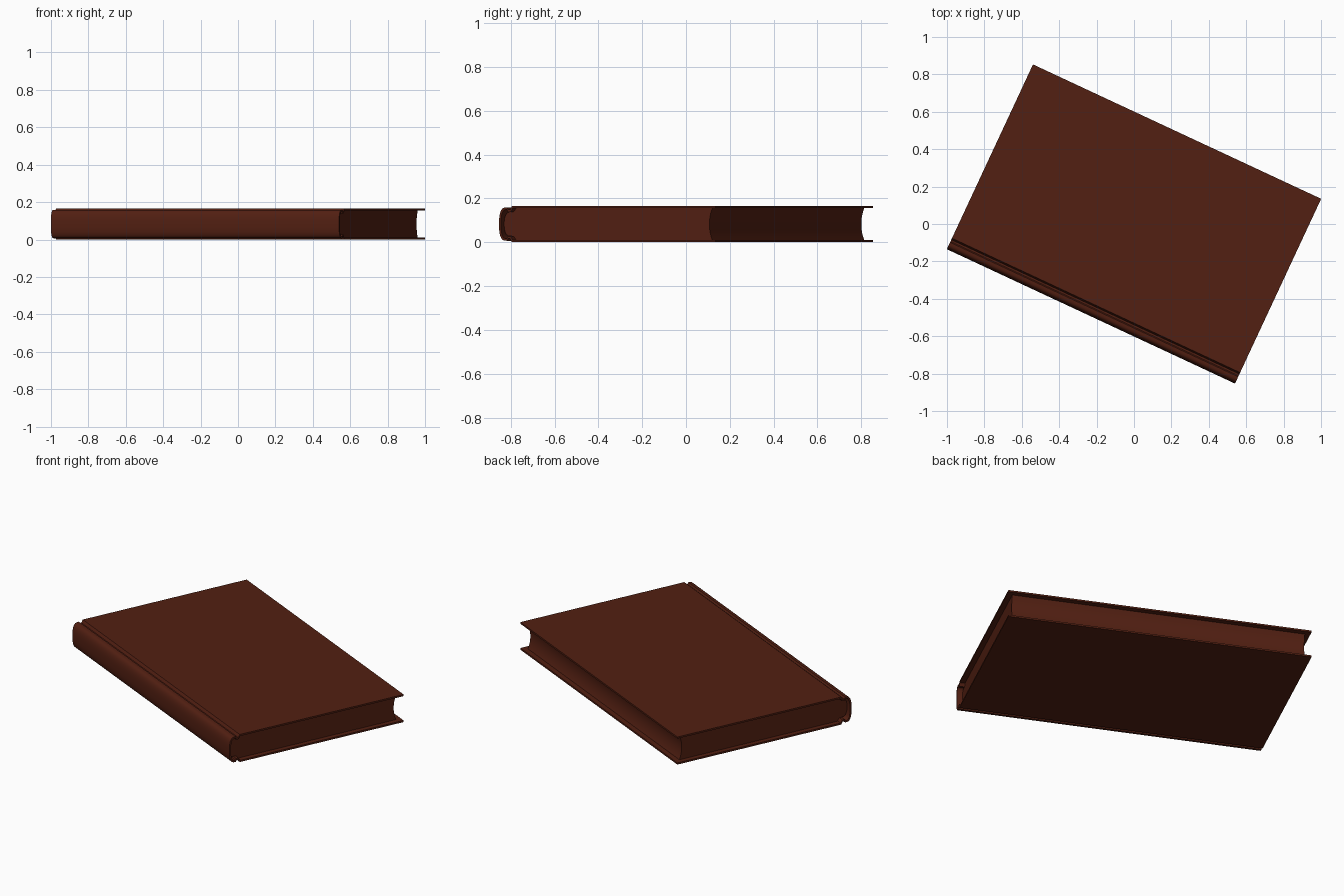
import bpy, bmesh, math

if "Cube" in bpy.data.objects:
    bpy.data.objects.remove(bpy.data.objects["Cube"])

MID = 0.0825                  # half the book's thickness
TURN = math.radians(-25)

leather = bpy.data.materials.new("dark_red_brown")
leather.diffuse_color = (0.085, 0.014, 0.006, 1)
leather.use_nodes = True
leather.node_tree.nodes["Principled BSDF"].inputs["Base Color"].default_value = leather.diffuse_color


def rounded_back(centre, depth, height, steps=12):
    """Half of a squarish rounded spine, from its middle up to its top."""
    pts = []
    for i in range(steps + 1):
        t = math.pi / 2 * i / steps
        c, s = max(math.cos(t), 0), math.sin(t)
        pts.append((centre - depth * c ** 0.6, height * s ** 0.8))
    return pts


def extrude_profile(name, half, half_length):
    """Mirror a half profile (starts and ends on z = 0) and extrude it along x."""
    loop = half + [(v, -z) for v, z in reversed(half[1:-1])]
    bm = bmesh.new()
    verts = [bm.verts.new((-half_length, v, z)) for v, z in loop]
    face = bm.faces.new(verts)
    new = bmesh.ops.extrude_face_region(bm, geom=[face], use_keep_orig=True)["geom"]
    moved = [g for g in new if isinstance(g, bmesh.types.BMVert)]
    bmesh.ops.translate(bm, verts=moved, vec=(2 * half_length, 0, 0))
    bmesh.ops.recalc_face_normals(bm, faces=bm.faces)
    mesh = bpy.data.meshes.new(name)
    bm.to_mesh(mesh)
    bm.free()
    mesh.materials.append(leather)
    obj = bpy.data.objects.new(name, mesh)
    bpy.context.collection.objects.link(obj)
    obj.location.z = MID
    obj.rotation_euler.z = TURN
    bpy.ops.object.select_all(action='DESELECT')
    obj.select_set(True)
    bpy.context.view_layer.objects.active = obj
    bpy.ops.object.shade_smooth_by_angle(angle=math.radians(30))
    return obj


# Cover: one thin shell with rounded spine, hinge grooves and two boards
outer = rounded_back(-0.505, 0.04, 0.076) + [
    (-0.499, 0.066), (-0.489, 0.066), (-0.48, MID), (0.545, MID)]
inner = rounded_back(-0.505, 0.03, 0.066) + [
    (-0.502, 0.056), (-0.487, 0.056), (-0.476, 0.0725), (0.545, 0.0725)]
extrude_profile("cover", outer + inner[::-1], 0.85)

# Page block: rounded back, hollow fore edge, set in from the cover ends
fore_edge = []
for i in range(9):
    k = 1 - i / 8
    fore_edge.append((0.515 - 0.015 * (1 - k * k), 0.073 * k))
back = rounded_back(-0.495, 0.038, 0.055)
extrude_profile("pages", back + [(-0.483, 0.058), (-0.472, 0.073)] + fore_edge, 0.82)
